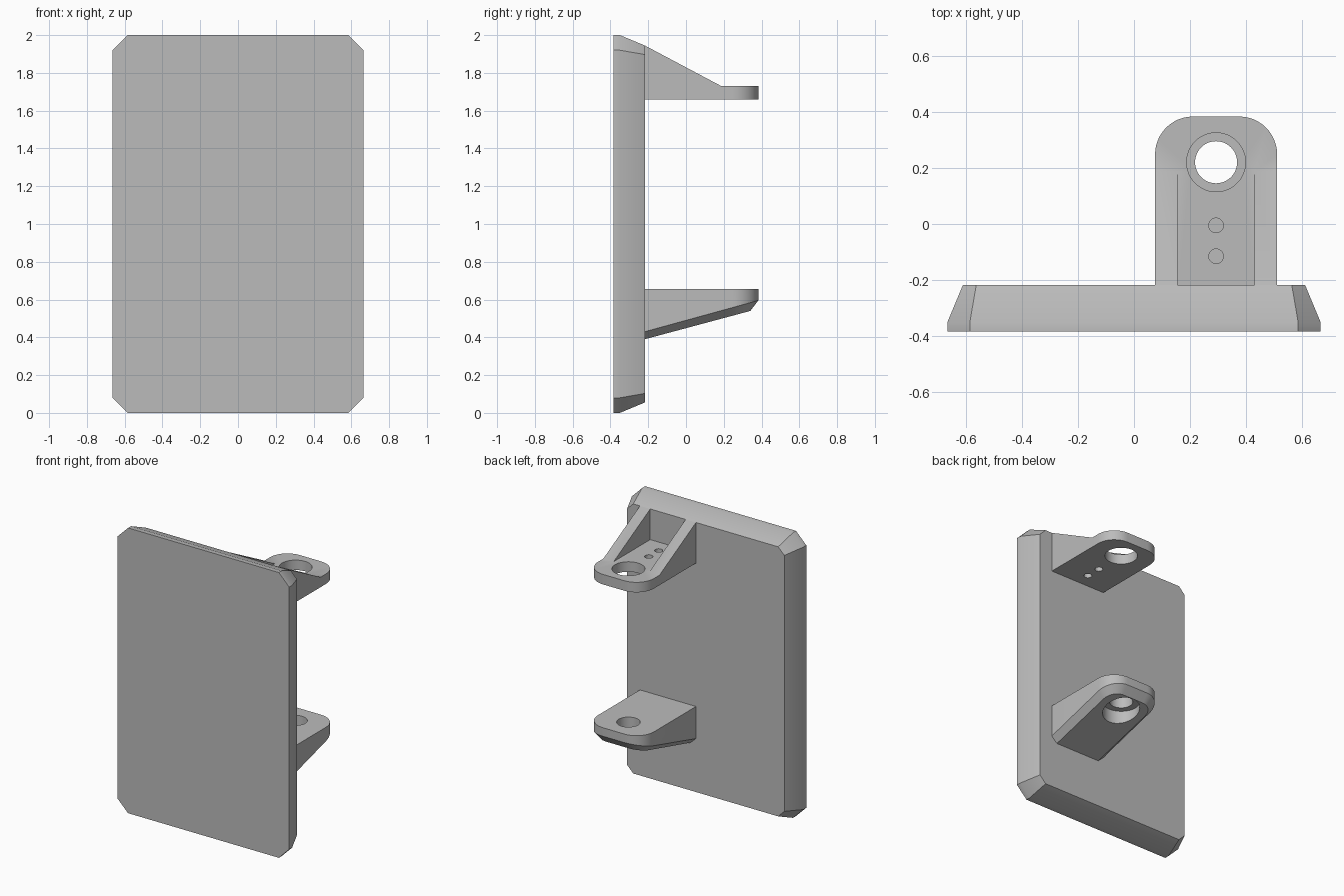
import bpy, bmesh, math

if "Cube" in bpy.data.objects:
    bpy.data.objects.remove(bpy.data.objects["Cube"], do_unlink=True)

grey = bpy.data.materials.new("plain_grey")
grey.use_nodes = True
COLOUR = (0.5, 0.5, 0.5, 1)
grey.diffuse_color = COLOUR
grey.node_tree.nodes["Principled BSDF"].inputs["Base Color"].default_value = COLOUR

BACK = -0.218                    # rear face of the panel
LEFT, RIGHT, TIP = 0.51, 0.075, 0.383
MID = (LEFT + RIGHT) / 2
HOLE_Y = 0.22


def loft(name, rings):
    """Solid skinned through rings that share one vertex count."""
    bm = bmesh.new()
    loops = [[bm.verts.new(p) for p in ring] for ring in rings]
    for a, b in zip(loops, loops[1:]):
        for i in range(len(a)):
            j = (i + 1) % len(a)
            bm.faces.new((a[i], a[j], b[j], b[i]))
    bm.faces.new(loops[0])
    bm.faces.new(loops[-1])
    bmesh.ops.recalc_face_normals(bm, faces=bm.faces)
    mesh = bpy.data.meshes.new(name)
    bm.to_mesh(mesh)
    bm.free()
    mesh.materials.append(grey)
    obj = bpy.data.objects.new(name, mesh)
    bpy.context.collection.objects.link(obj)
    return obj


def cylinder(name, y, radius, z0, z1, sides=48):
    turn = [math.tau * i / sides for i in range(sides)]
    return loft(name, [[(MID + radius * math.cos(t), y + radius * math.sin(t), z)
                        for t in turn] for z in (z0, z1)])


def combine(obj, tool, operation):
    """Apply a boolean and discard the tool."""
    mod = obj.modifiers.new(operation, "BOOLEAN")
    mod.operation, mod.object, mod.solver = operation, tool, "EXACT"
    bpy.ops.object.select_all(action="DESELECT")
    bpy.context.view_layer.objects.active = obj
    obj.select_set(True)
    bpy.ops.object.modifier_apply(modifier=mod.name)
    bpy.data.objects.remove(tool, do_unlink=True)


def smooth(obj):
    bpy.ops.object.select_all(action="DESELECT")
    bpy.context.view_layer.objects.active = obj
    obj.select_set(True)
    bpy.ops.object.shade_smooth_by_angle(angle=math.radians(30))


def panel_ring(y, inset):
    """Rectangle with cut corners, shrunk evenly by inset."""
    w, h = 0.665 - inset, 1 - inset
    cut = 0.08 - inset * (1 - math.tan(math.pi / 8))
    c = max(cut, 0.08 - inset * 0.586)
    corners = []
    for sx, sz in ((1, 1), (-1, 1), (-1, -1), (1, -1)):
        pair = [(sx * w, y, 1 + sz * (h - c)), (sx * (w - c), y, 1 + sz * h)]
        corners += pair if sx * sz > 0 else pair[::-1]
    return corners


def tab_ring(height, inset=0.0, steps=12):
    """Tab outline with a rounded tip; height gives z from y."""
    r = 0.135 - inset
    pts = [(LEFT - inset, BACK - 0.01)]
    for cx, start in ((LEFT - 0.135, 0), (RIGHT + 0.135, math.pi / 2)):
        for i in range(steps + 1):
            t = start + math.pi / 2 * i / steps
            pts.append((cx + r * math.cos(t), TIP - 0.135 + r * math.sin(t)))
    pts.append((RIGHT + inset, BACK - 0.01))
    return [(x, y, height(y)) for x, y in pts]


# Panel with bevelled rear edges
panel = loft("panel", [panel_ring(-0.383, 0), panel_ring(-0.35, 0),
                       panel_ring(BACK, 0.055)])
smooth(panel)

# Upper bracket: flat tab, two sloping ribs, pin hole and screw holes
upper = loft("upper_bracket", [tab_ring(lambda y: 1.66), tab_ring(lambda y: 1.73)])
rib_side = [(BACK - 0.01, 1.66), (0.187, 1.66), (0.187, 1.73),
            (BACK, 1.945), (BACK - 0.01, 1.945)]
for x0, x1 in ((RIGHT, RIGHT + 0.08), (LEFT - 0.08, LEFT)):
    rib = loft("rib", [[(x, y, z) for y, z in rib_side] for x in (x0, x1)])
    combine(upper, rib, "UNION")
for y, radius in ((HOLE_Y, 0.105), (-0.005, 0.026), (-0.115, 0.026)):
    combine(upper, cylinder("hole_cutter", y, radius, 1.6, 1.8), "DIFFERENCE")
smooth(upper)

# Lower bracket: sloping underside with bevelled rim and a stepped pin hole
lower = loft("lower_bracket", [
    tab_ring(lambda y: 0.655),
    tab_ring(lambda y: 0.43 + 0.275 * (y - BACK)),
    tab_ring(lambda y: 0.39 + 0.268 * (y - BACK), 0.043)])
combine(lower, cylinder("hole_cutter", HOLE_Y, 0.075, 0.3, 0.8), "DIFFERENCE")
combine(lower, cylinder("recess_cutter", HOLE_Y, 0.12, 0.3, 0.57), "DIFFERENCE")
smooth(lower)
